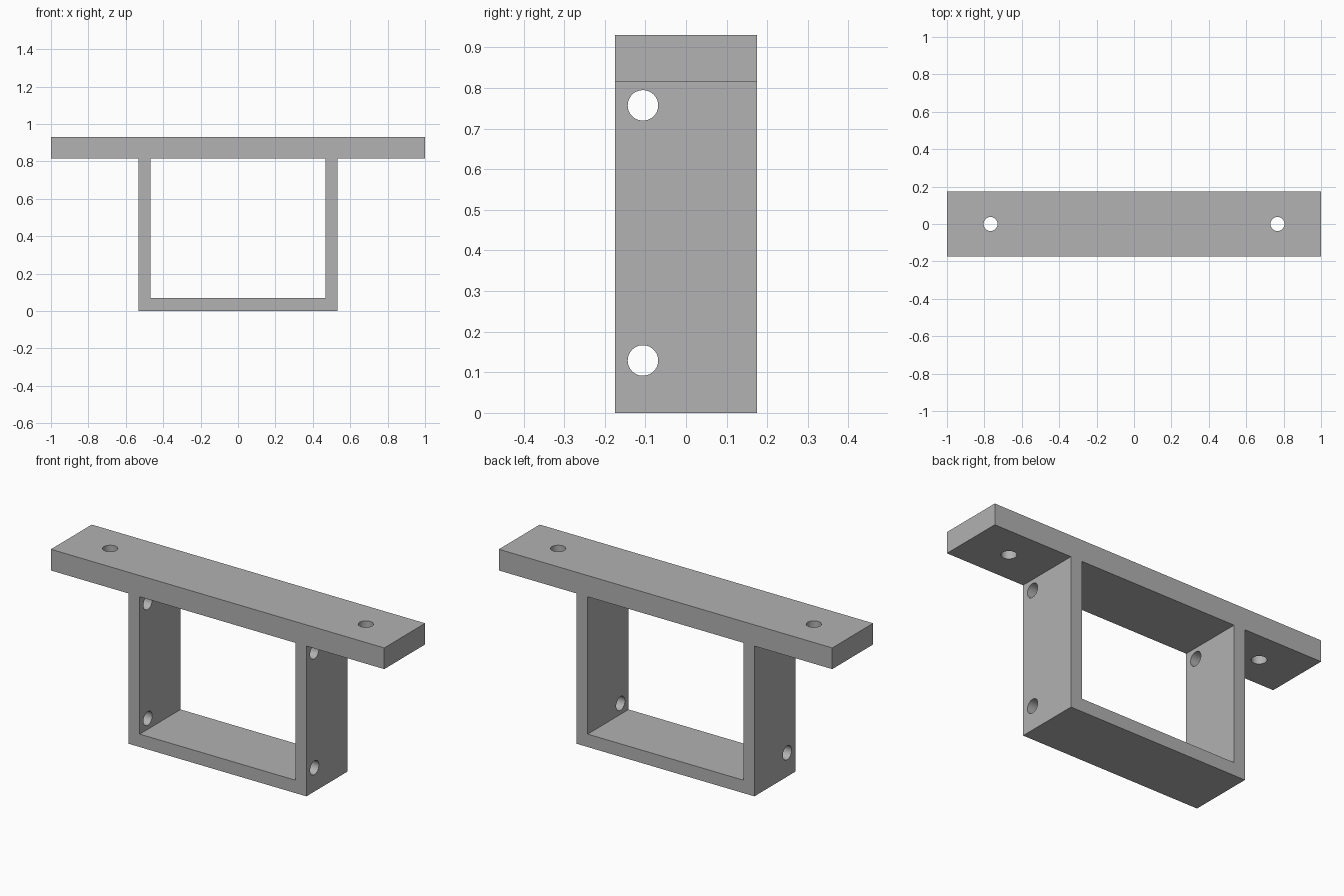
import bpy
import bmesh
from math import radians, pi
from mathutils import Matrix, Vector

default = bpy.data.objects.get("Cube")
if default:
    bpy.data.objects.remove(default, do_unlink=True)

# Main dimensions
HALF_LENGTH = 1.0
HALF_DEPTH = 0.175
HEIGHT = 0.93
FLANGE_Z = 0.815       # underside of the mounting flange
OUTER_X = 0.533        # outside of the side walls
INNER_X = 0.467        # inside of the side walls
FLOOR_Z = 0.07
HOLE_R = 0.0375

grey = bpy.data.materials.new("plain_grey")
grey.use_nodes = True
colour = (0.445, 0.445, 0.445, 1)
grey.diffuse_color = colour
grey.node_tree.nodes["Principled BSDF"].inputs["Base Color"].default_value = colour


def make_object(name, bm):
    bmesh.ops.recalc_face_normals(bm, faces=bm.faces)
    mesh = bpy.data.meshes.new(name)
    bm.to_mesh(mesh)
    bm.free()
    mesh.materials.append(grey)
    obj = bpy.data.objects.new(name, mesh)
    bpy.context.collection.objects.link(obj)
    return obj


def extrude_profile(name, points, half_depth):
    """Extrude an x-z outline along y, centred on y = 0."""
    bm = bmesh.new()
    face = bm.faces.new([bm.verts.new((x, -half_depth, z)) for x, z in points])
    grown = bmesh.ops.extrude_face_region(bm, geom=[face])["geom"]
    verts = [g for g in grown if isinstance(g, bmesh.types.BMVert)]
    bmesh.ops.translate(bm, verts=verts, vec=Vector((0, 2 * half_depth, 0)))
    return make_object(name, bm)


def drill(name, centre, length, axis):
    bm = bmesh.new()
    turn = Matrix.Rotation(pi / 2, 4, "Y") if axis == "X" else Matrix.Identity(4)
    bmesh.ops.create_cone(bm, cap_ends=True, segments=48, radius1=HOLE_R,
                          radius2=HOLE_R, depth=length,
                          matrix=Matrix.Translation(centre) @ turn)
    return make_object(name, bm)


def cut(target, cutter):
    cutter.hide_render = True
    mod = target.modifiers.new("cut", "BOOLEAN")
    mod.operation = "DIFFERENCE"
    mod.solver = "EXACT"
    mod.object = cutter
    bpy.context.view_layer.objects.active = target
    bpy.ops.object.modifier_apply(modifier=mod.name)
    bpy.data.objects.remove(cutter, do_unlink=True)


# One-piece bracket: top flange with a box-shaped cradle below
right_half = [(OUTER_X, 0), (OUTER_X, FLANGE_Z),
              (HALF_LENGTH, FLANGE_Z), (HALF_LENGTH, HEIGHT)]
left_half = [(-x, z) for x, z in reversed(right_half)]
bracket = extrude_profile("bracket", right_half + left_half, HALF_DEPTH)

# Rectangular opening through the cradle
opening = [(-INNER_X, FLOOR_Z), (INNER_X, FLOOR_Z),
           (INNER_X, FLANGE_Z), (-INNER_X, FLANGE_Z)]
cut(bracket, extrude_profile("opening_cutter", opening, 2 * HALF_DEPTH))

# Screw holes through the flange, one near each end
for x in (-0.767, 0.767):
    cut(bracket, drill("flange_hole_cutter", (x, 0, 0.87), 0.3, "Z"))

# Clamp holes through both side walls, near the front edge
for z in (0.129, 0.757):
    cut(bracket, drill("wall_hole_cutter", (0, -0.106, z), 1.4, "X"))

bpy.ops.object.select_all(action="DESELECT")
bracket.select_set(True)
bpy.context.view_layer.objects.active = bracket
bpy.ops.object.shade_smooth_by_angle(angle=radians(30))
